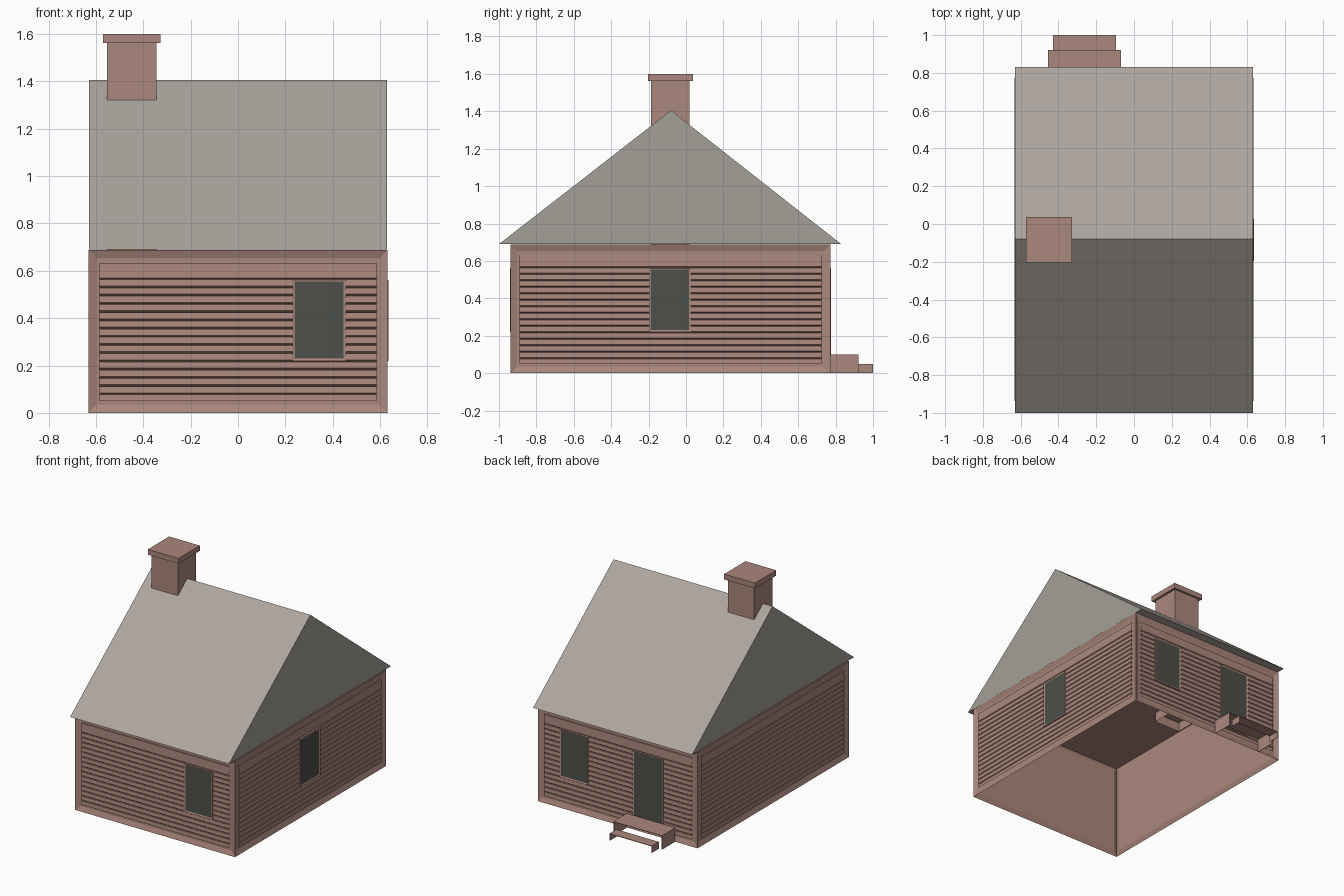
import bpy, bmesh
from mathutils import Vector

if "Cube" in bpy.data.objects:
    bpy.data.objects.remove(bpy.data.objects["Cube"])


def material(name, rgb):
    m = bpy.data.materials.new(name)
    m.use_nodes = True
    m.diffuse_color = (*rgb, 1)
    m.node_tree.nodes["Principled BSDF"].inputs["Base Color"].default_value = (*rgb, 1)
    return m


brick = material("dusty clay", (0.41, 0.245, 0.205))
roof_grey = material("warm grey roof", (0.42, 0.38, 0.345))
gable_grey = material("gable grey", (0.37, 0.35, 0.31))
glass = material("dark glass", (0.075, 0.08, 0.068))

HALF_X, FRONT, BACK, EAVE = 0.632, -0.937, 0.772, 0.69
# each wall: its outward normal, the horizontal axis and the span along it
WALLS = {
    "front": (Vector((0, -1, 0)), Vector((1, 0, 0)), -FRONT, (-HALF_X, HALF_X)),
    "back": (Vector((0, 1, 0)), Vector((1, 0, 0)), BACK, (-HALF_X, HALF_X)),
    "left": (Vector((1, 0, 0)), Vector((0, 1, 0)), HALF_X, (FRONT, BACK)),
    "right": (Vector((-1, 0, 0)), Vector((0, 1, 0)), HALF_X, (FRONT, BACK)),
}


def finish(bm, name, *mats):
    mesh = bpy.data.meshes.new(name)
    bm.to_mesh(mesh)
    bm.free()
    for m in mats:
        mesh.materials.append(m)
    ob = bpy.data.objects.new(name, mesh)
    bpy.context.collection.objects.link(ob)
    return ob


def add_box(bm, lo, hi):
    """Add an axis-aligned box and return its faces."""
    verts = bmesh.ops.create_cube(bm, size=1)["verts"]
    for v in verts:
        v.co = [l + (c + 0.5) * (h - l) for l, h, c in zip(lo, hi, v.co)]
    return list({f for v in verts for f in v.link_faces})


def facing(bm, normal):
    bm.normal_update()
    return [f for f in bm.faces if f.normal.dot(Vector(normal)) > 0.9]


def on_wall(side, u, out, z):
    normal, along, dist, _ = WALLS[side]
    return normal * (dist + out) + along * u + Vector((0, 0, z))


# wall shell: open underneath, ceiling on top, each side sunk inside a border
bm = bmesh.new()
add_box(bm, (-HALF_X, FRONT, 0), (HALF_X, BACK, EAVE - 0.003))
bmesh.ops.delete(bm, geom=facing(bm, (0, 0, -1)), context="FACES_ONLY")
sides = [f for f in bm.faces if abs(f.normal.z) < 0.1]
bmesh.ops.inset_individual(bm, faces=sides, thickness=0.047, depth=-0.012)
finish(bm, "wall_shell", brick)

# clapboards: one stepped profile swept across each sunk panel
BORDER, FIRST, PITCH, ROWS = 0.047, 0.05, 0.0347, 16
profile = []
for i in range(ROWS):
    low = FIRST + i * PITCH
    high = low + PITCH if i < ROWS - 1 else 0.64
    profile += [(-0.002, low), (-0.004, high - 0.008), (-0.011, high - 0.007)]
for side, (normal, along, dist, span) in WALLS.items():
    bm = bmesh.new()
    rails = [[bm.verts.new(on_wall(side, u, out, z)) for out, z in profile]
             for u in (span[0] + BORDER, span[1] - BORDER)]
    for a, b, c, d in zip(rails[0], rails[1], rails[1][1:], rails[0][1:]):
        face = bm.faces.new((a, b, c, d))
        face.normal_update()
        if face.normal.dot(normal) < 0:
            face.normal_flip()
    finish(bm, side + "_clapboards", brick)


# windows and door: a framed box whose outer face is inset as glass
def opening(name, side, u0, u1, z0, z1):
    a, b = on_wall(side, u0, -0.011, z0), on_wall(side, u1, 0.003, z1)
    bm = bmesh.new()
    add_box(bm, [min(p) for p in zip(a, b)], [max(p) for p in zip(a, b)])
    pane = facing(bm, WALLS[side][0])
    bmesh.ops.inset_individual(bm, faces=pane, thickness=0.014, depth=-0.004)
    for f in pane:
        f.material_index = 1
    finish(bm, name, brick, glass)


opening("front_window", "front", 0.23, 0.455, 0.22, 0.562)
opening("side_window", "left", -0.197, 0.027, 0.22, 0.562)
opening("back_window", "back", 0.235, 0.46, 0.22, 0.562)
opening("back_door", "back", -0.36, -0.12, 0.085, 0.562)

# roof: triangular prism with the gable ends in their own grey
ROOF_X = 0.629
bm = bmesh.new()
ends = [[bm.verts.new((x, y, z)) for y, z in ((-1, EAVE), (0.83, EAVE), (-0.08, 1.405))]
        for x in (-ROOF_X, ROOF_X)]
for end in ends:
    bm.faces.new(end).material_index = 1
for i in range(3):
    j = (i + 1) % 3
    bm.faces.new((ends[0][i], ends[0][j], ends[1][j], ends[1][i]))
bmesh.ops.recalc_face_normals(bm, faces=bm.faces)
finish(bm, "roof", roof_grey, gable_grey)

# chimney: stack open at the bottom, passing through the ceiling, plus a cap
bm = bmesh.new()
add_box(bm, (-0.553, -0.187, 0.62), (-0.345, 0.02, 1.565))
bmesh.ops.delete(bm, geom=facing(bm, (0, 0, -1)), context="FACES_ONLY")
finish(bm, "chimney_stack", brick)
bm = bmesh.new()
add_box(bm, (-0.571, -0.204, 1.562), (-0.328, 0.037, 1.6))
finish(bm, "chimney_cap", brick)

# back steps: thin treads on side panels, no risers
T = 0.004
for name, x0, x1, y0, y1, top in (("upper_step", -0.455, -0.07, BACK, 0.922, 0.1),
                                  ("lower_step", -0.43, -0.095, 0.922, 1.0, 0.05)):
    bm = bmesh.new()
    add_box(bm, (x0, y0, top - T), (x1, y1, top))
    add_box(bm, (x0, y0, 0), (x0 + T, y1, top - T))
    add_box(bm, (x1 - T, y0, 0), (x1, y1, top - T))
    finish(bm, name, brick)
